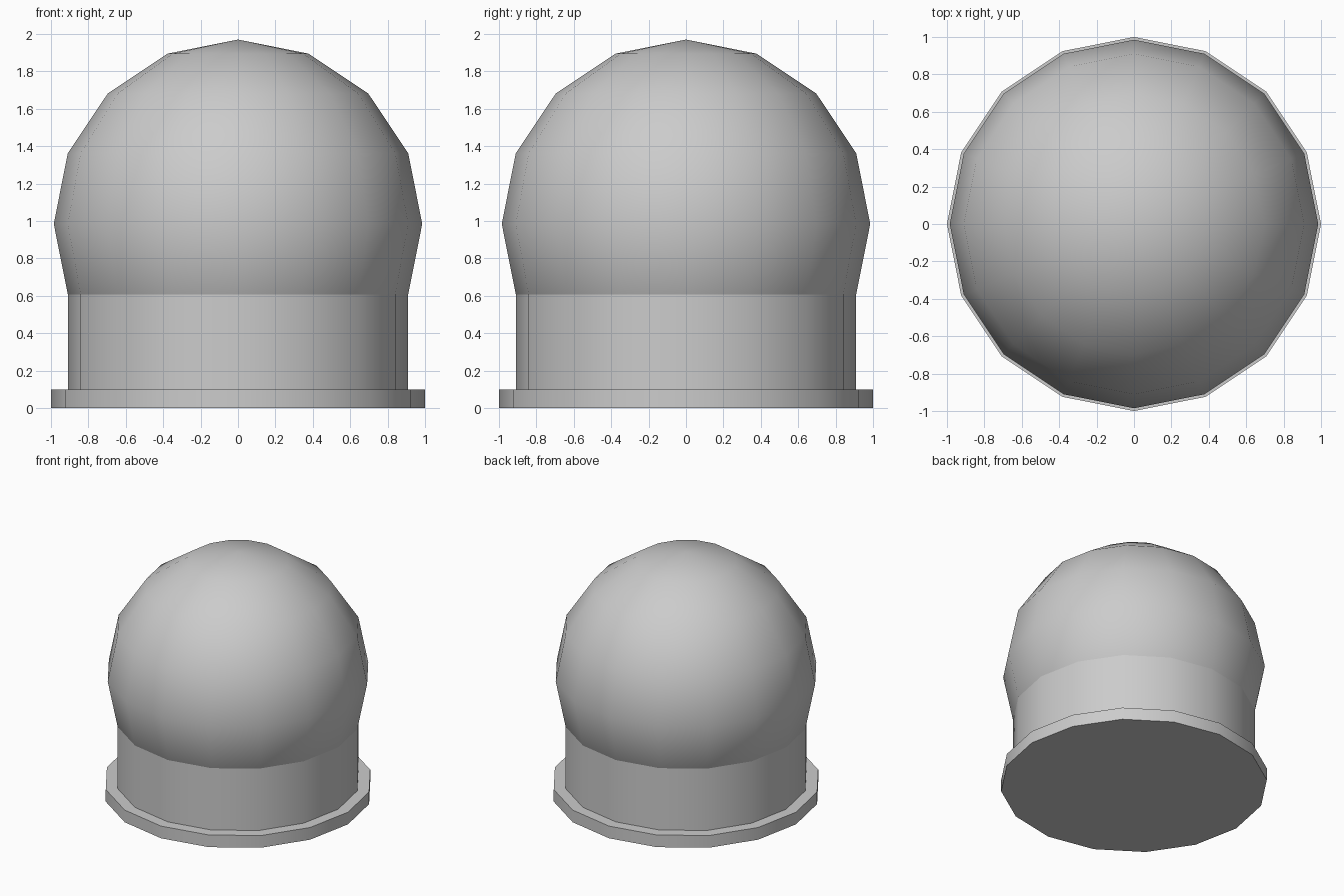
import bpy
import bmesh
import math

cube = bpy.data.objects.get("Cube")
if cube:
    bpy.data.objects.remove(cube, do_unlink=True)

SIDES = 16
RADIUS = 0.985
RING_RADIUS = RADIUS * math.cos(math.radians(22.5))
RING_Z = RADIUS - RADIUS * math.sin(math.radians(22.5))
BASE_H = 0.1

grey = bpy.data.materials.new("light grey")
grey.use_nodes = True
colour = (0.6, 0.6, 0.6, 1)
grey.diffuse_color = colour
grey.node_tree.nodes["Principled BSDF"].inputs["Base Color"].default_value = colour


def finish(name):
    obj = bpy.context.object
    obj.name = name
    obj.data.materials.clear()
    obj.data.materials.append(grey)
    bpy.ops.object.shade_smooth_by_angle(angle=math.radians(50))
    return obj


def disc(name, radius, bottom, top):
    bpy.ops.mesh.primitive_cylinder_add(
        vertices=SIDES, radius=radius, depth=top - bottom,
        location=(0, 0, (top + bottom) / 2))
    return finish(name)


# Flat base and upright collar
disc("base_flange", 1, 0, BASE_H)
disc("collar", RING_RADIUS, BASE_H, RING_Z)

# Faceted round dome, with the part hidden deep in the collar removed
bpy.ops.mesh.primitive_uv_sphere_add(
    segments=SIDES, ring_count=SIDES // 2, radius=RADIUS, location=(0, 0, RADIUS))
dome = finish("dome")
bm = bmesh.new()
bm.from_mesh(dome.data)
bmesh.ops.delete(bm, geom=[v for v in bm.verts if v.co.z < -0.8], context="VERTS")
bm.to_mesh(dome.data)
bm.free()
